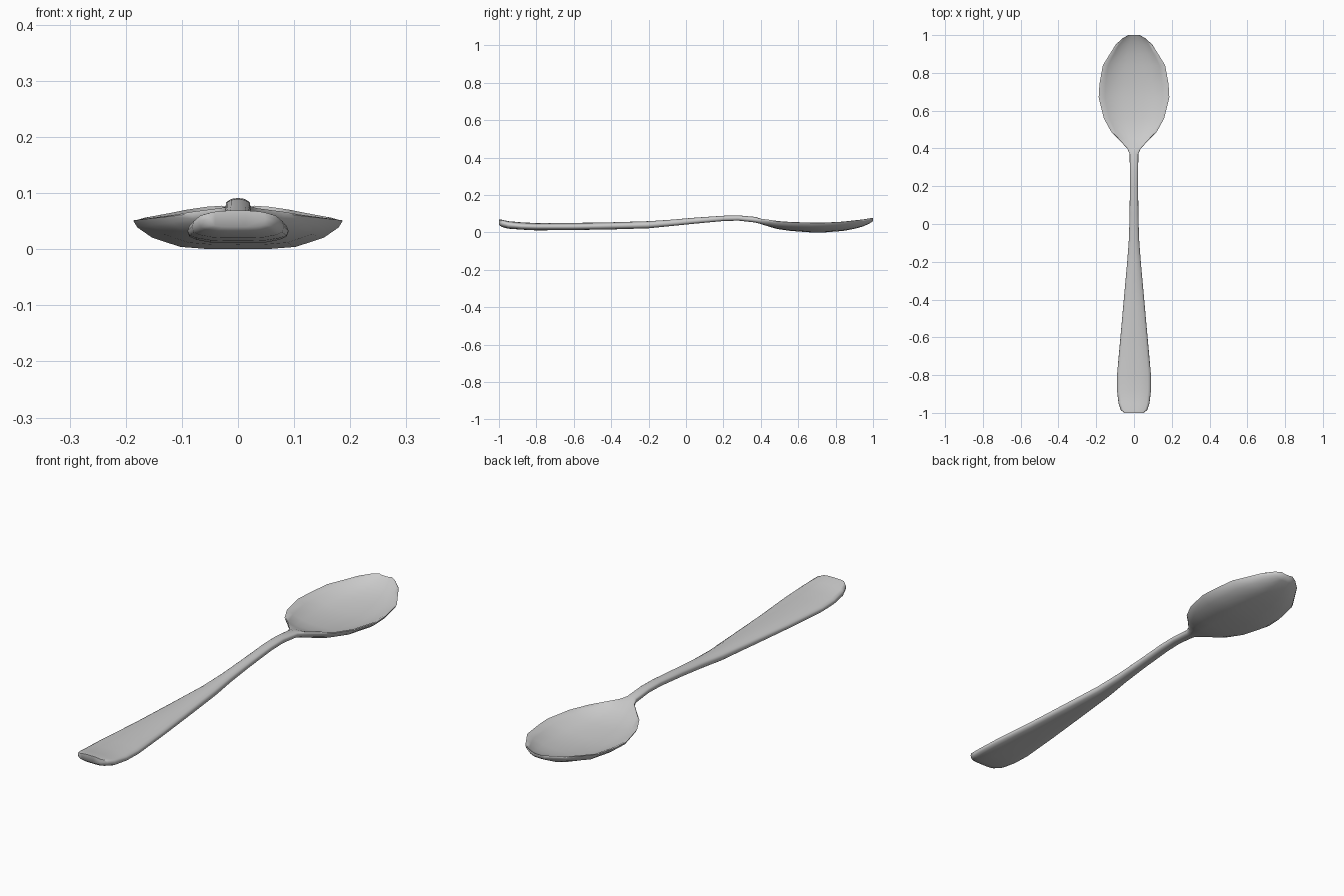
import bpy, bmesh

# Stations along the spoon: y, half width, edge top z, centre top z, centre bottom z, edge bottom z
STATIONS = [
    (-1.000, .050, .065, .069, .040, .044),
    (-0.985, .070, .059, .068, .029, .041),
    (-0.950, .082, .049, .060, .020, .032),
    (-0.880, .090, .040, .054, .015, .026),
    (-0.800, .090, .037, .050, .011, .024),
    (-0.600, .072, .037, .051, .013, .024),
    (-0.400, .054, .042, .054, .016, .028),
    (-0.200, .036, .047, .060, .022, .033),
    (-0.080, .027, .056, .068, .034, .044),
    (0.050, .023, .067, .079, .047, .057),
    (0.200, .022, .081, .089, .061, .070),
    (0.280, .022, .082, .091, .063, .072),
    (0.370, .023, .074, .083, .053, .064),
    (0.400, .036, .073, .073, .045, .060),
    (0.450, .083, .069, .052, .029, .058),
    (0.490, .122, .064, .037, .018, .053),
    (0.560, .160, .060, .024, .008, .049),
    (0.670, .187, .057, .016, .000, .046),
    (0.740, .183, .057, .016, .000, .046),
    (0.840, .165, .062, .024, .008, .051),
    (0.900, .128, .068, .035, .019, .057),
    (0.950, .097, .073, .049, .033, .063),
    (0.985, .058, .077, .066, .050, .068),
    (1.000, .030, .078, .074, .060, .068),
]
US = [-.96, -.82, -.55, -.28, 0, .28, .55, .82, .96]


def section(y, w, et, ct, cb, eb):
    """Closed ring: top surface left to right, edge, bottom surface back, edge."""
    top = [(w * u, y, et + (ct - et) * (1 - abs(u) ** 3)) for u in US]
    low = [(w * u, y, eb + (cb - eb) * (1 - u ** 4)) for u in reversed(US)]
    mid = (et + eb) / 2
    return top + [(w, y, mid)] + low + [(-w, y, mid)]


# Spoon: one skin lofted from handle end to bowl tip
bm = bmesh.new()
rings = [[bm.verts.new(p) for p in section(*s)] for s in STATIONS]
for a, b in zip(rings, rings[1:]):
    n = len(a)
    for i in range(n):
        j = (i + 1) % n
        bm.faces.new((a[i], a[j], b[j], b[i]))
bm.faces.new(rings[0])
bm.faces.new(rings[-1])
bmesh.ops.recalc_face_normals(bm, faces=bm.faces)
mesh = bpy.data.meshes.new("spoon")
bm.to_mesh(mesh)
bm.free()
spoon = bpy.data.objects.new("spoon", mesh)
bpy.context.collection.objects.link(spoon)

# Smooth metal finish
bpy.context.view_layer.objects.active = spoon
spoon.select_set(True)
bpy.ops.object.shade_smooth_by_angle(angle=1.1)
